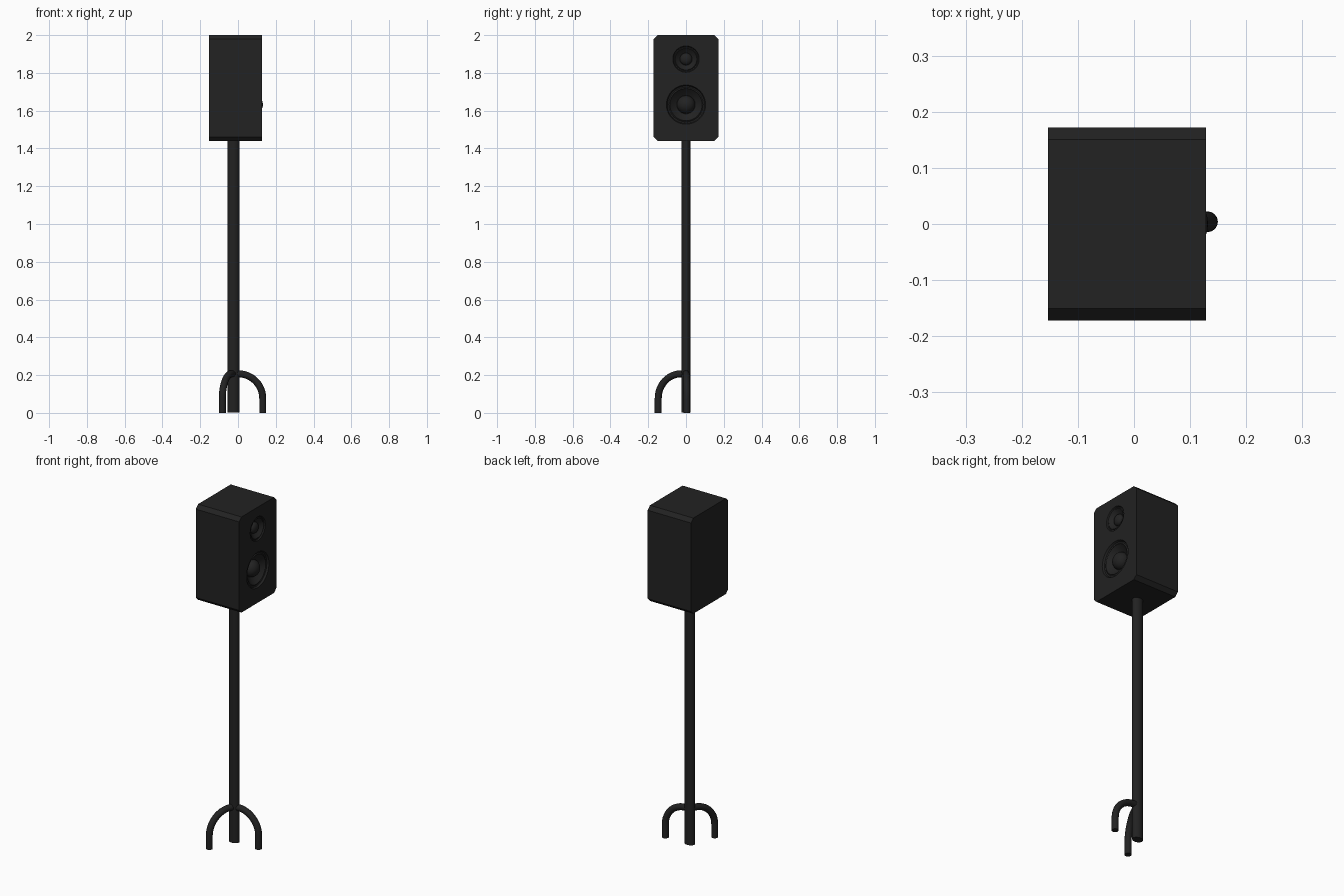
import bpy, bmesh, math
from mathutils import Vector

if "Cube" in bpy.data.objects:
    bpy.data.objects.remove(bpy.data.objects["Cube"])

black = bpy.data.materials.new("matte black")
black.diffuse_color = (0.016, 0.016, 0.016, 1)
black.use_nodes = True
black.node_tree.nodes["Principled BSDF"].inputs["Base Color"].default_value = black.diffuse_color


def make(name, bm, angle=None):
    bmesh.ops.recalc_face_normals(bm, faces=bm.faces)
    me = bpy.data.meshes.new(name)
    bm.to_mesh(me)
    bm.free()
    me.materials.append(black)
    ob = bpy.data.objects.new(name, me)
    bpy.context.collection.objects.link(ob)
    if angle:
        bpy.ops.object.select_all(action='DESELECT')
        bpy.context.view_layer.objects.active = ob
        ob.select_set(True)
        bpy.ops.object.shade_smooth_by_angle(angle=math.radians(angle))
    return ob


def loft(bm, rings, caps=True):
    """Skin a list of equal-length point rings."""
    vs = [[bm.verts.new(p) for p in r] for r in rings]
    n = len(vs[0])
    for a, b in zip(vs, vs[1:]):
        for i in range(n):
            bm.faces.new((a[i], a[(i + 1) % n], b[(i + 1) % n], b[i]))
    if caps:
        bm.faces.new(vs[0])
        bm.faces.new(vs[-1])


def ring(c, u, v, ru, rv, n):
    return [Vector(c) + Vector(u) * ru * math.cos(2 * math.pi * i / n)
            + Vector(v) * rv * math.sin(2 * math.pi * i / n) for i in range(n)]


X, Y, Z = (1, 0, 0), (0, 1, 0), (0, 0, 1)
X0, X1 = -0.153, 0.128

# cabinet: chamfered rectangle extruded along x
h, z0, z1, c = 0.172, 1.44, 2.0, 0.021
prof = [(-h + c, z0), (h - c, z0), (h, z0 + c), (h, z1 - c),
        (h - c, z1), (-h + c, z1), (-h, z1 - c), (-h, z0 + c)]
bm = bmesh.new()
loft(bm, [[(x, y, z) for y, z in prof] for x in (X0, X1)])
cabinet = make("cabinet", bm)


# drivers: bored recess holding a surround, cone and dome
def driver(name, z, R, tip):
    bm = bmesh.new()
    loft(bm, [ring((x, 0, z), Y, Z, R, R, 40) for x in (X1 - 0.07, X1 + 0.05)])
    cutter = make(name + "_cutter", bm)
    cutter.hide_render = True
    m = cabinet.modifiers.new(name + "_bore", 'BOOLEAN')
    m.operation, m.solver, m.object = 'DIFFERENCE', 'EXACT', cutter
    bpy.context.view_layer.objects.active = cabinet
    bpy.ops.object.modifier_apply(modifier=m.name)
    bpy.data.objects.remove(cutter)
    # radius and depth, as fractions of the driver radius
    pts = [(1, 0), (0.95, -0.10), (0.88, -0.12), (0.82, -0.08), (0.77, -0.14), (0.47, -0.36)]
    pts = [(r * R, d * R) for r, d in pts]
    base = pts[-1][1]
    for k in range(0, 6):
        a = math.pi / 2 * k / 6
        pts.append((0.46 * R * math.cos(a), base + (tip - base) * math.sin(a)))
    pts.append((0.004 * R, tip))
    bm = bmesh.new()
    loft(bm, [ring((X1 + d, 0, z), Y, Z, r, r, 40) for r, d in pts], caps=False)
    bmesh.ops.holes_fill(bm, edges=[e for e in bm.edges if e.is_boundary
                                    and e.verts[0].co.x > X1 + tip - 1e-5
                                    and e.calc_length() < 0.001])
    ob = make(name, bm, 35)
    if sum(p.normal.x * p.area for p in ob.data.polygons) < 0:
        ob.data.flip_normals()


driver("woofer", 1.632, 0.104, 0.004)
driver("tweeter", 1.873, 0.070, -0.004)

# pole: slightly oval tube
PX = -0.024
bm = bmesh.new()
loft(bm, [ring((PX, 0, z), X, Y, 0.031, 0.024, 24) for z in (0.003, 1.45)])
make("pole", bm, 40)


# legs: tubes arching out of the pole and down to the floor
def leg(name, end):
    d = Vector((end[0] - PX, end[1], 0))
    L = d.length
    d.normalize()
    top, r, R = 0.207, 0.0185, 0.13
    side = d.cross(Vector(Z))
    rings = [ring((PX, 0, top), side, Z, r, r, 16)]
    for k in range(13):
        a = math.pi / 2 * k / 12
        p = Vector((PX, 0, 0)) + d * (L - R + R * math.sin(a))
        p.z = top - R + R * math.cos(a)
        n = d * math.sin(a) + Vector(Z) * math.cos(a)
        rings.append(ring(p, side, n, r, r, 16))
    rings.append(ring((end[0], end[1], 0), side, d, r, r, 16))
    bm = bmesh.new()
    loft(bm, rings)
    make(name, bm, 40)


leg("side_leg", (0.131, 0.004))
leg("front_leg", (-0.083, -0.147))
